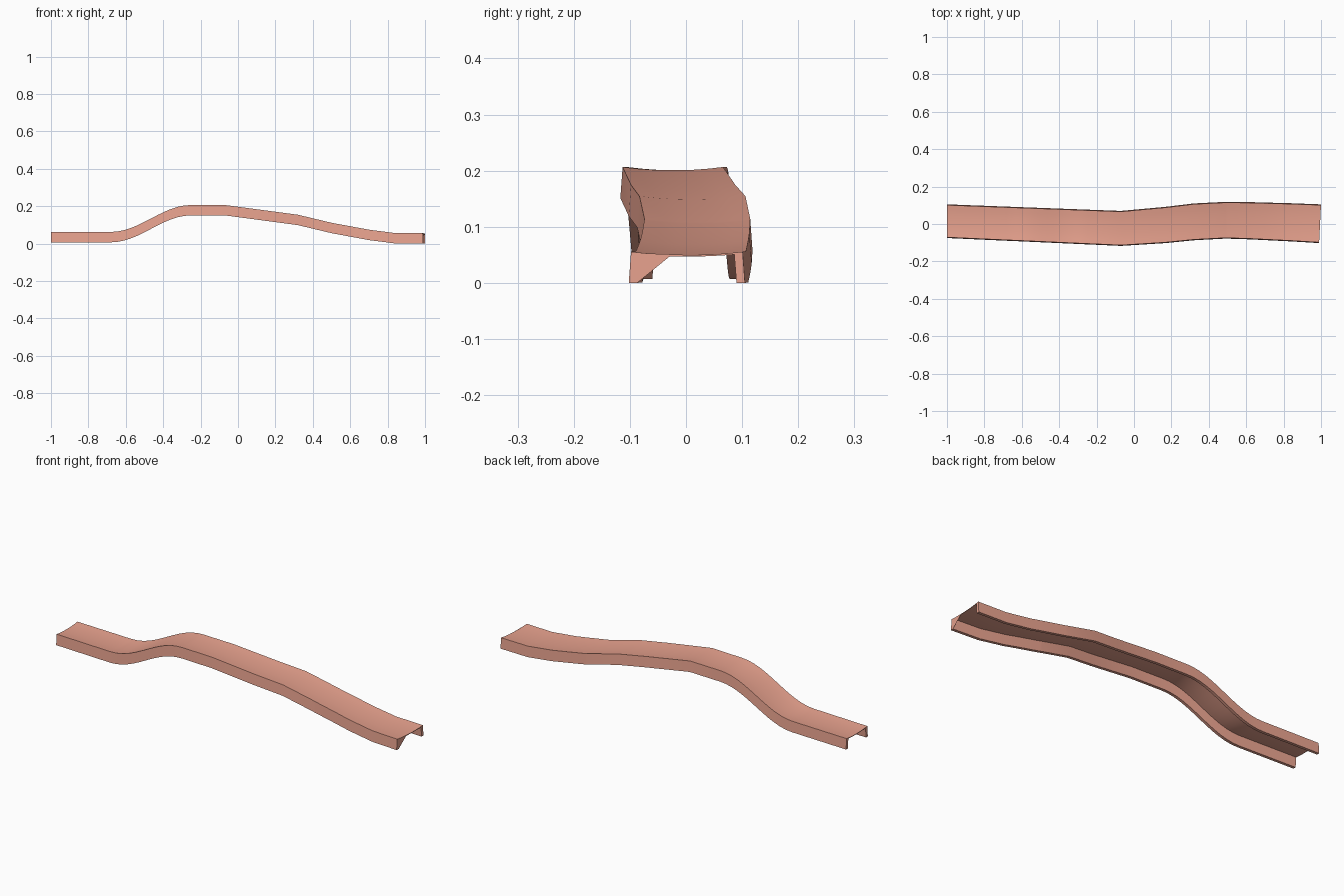
import bpy, bmesh, math

if "Cube" in bpy.data.objects:
    bpy.data.objects.remove(bpy.data.objects["Cube"])

def lerp(keys, x):
    for a, b in zip(keys, keys[1:]):
        if x <= b[0]:
            t = (x - a[0]) / (b[0] - a[0])
            return [p + (q - p) * t for p, q in zip(a[1:], b[1:])]
    return list(keys[-1][1:])

# plan outline: x, right edge y, left edge y
PLAN = [(-1, -0.071, 0.101), (-0.07, -0.113, 0.066), (0.17, -0.098, 0.088),
        (0.32, -0.083, 0.106), (0.49, -0.074, 0.1145), (0.62, -0.078, 0.113),
        (0.84, -0.089, 0.107), (1, -0.098, 0.101)]
# height of the deck edge along x
RISE = [(-0.68 + 0.43 * i / 12, 0.066 + 0.144 * (1 - math.cos(math.pi * i / 12)) / 2)
        for i in range(13)]
HEIGHT = [(-1, 0.066)] + RISE + [(-0.07, 0.21), (0.32, 0.158), (0.5, 0.115),
                                 (0.7, 0.078), (0.84, 0.06), (1, 0.059)]

WALL, DROP, SPLAY, SKIN = 0.015, 0.0555, 0.004, 0.003
SAG = [(0, 0), (0.15, 0.003), (0.32, 0.0052), (0.5, 0.0056),
       (0.68, 0.0052), (0.85, 0.003), (1, 0)]

def section(lo, hi):
    """Closed inverted-channel cross-section as (y, dz)."""
    w = hi - lo
    deck = [(lo + w * t, -s) for t, s in SAG]
    under = [(lo + WALL + (w - 2 * WALL) * t, -s * 0.6 - 0.002 - SKIN) for t, s in SAG]
    return (deck + [(hi + SPLAY, -DROP), (hi + SPLAY - WALL, -DROP)]
            + under[::-1] + [(lo - SPLAY + WALL, -DROP), (lo - SPLAY, -DROP)])

# sweep the section along the stations
xs = sorted({round(k[0], 4) for k in PLAN + HEIGHT})
bm = bmesh.new()
rings = []
for x in xs:
    z = lerp(HEIGHT, x)[0]
    lo, hi = lerp(PLAN, x)
    skew = 0.05 if x == 1 else 0.0
    rings.append([bm.verts.new((x + skew * (y - hi - SPLAY), y, z + dz))
                  for y, dz in section(lo, hi)])
n = len(rings[0])
for a, b in zip(rings, rings[1:]):
    for i in range(n):
        j = (i + 1) % n
        bm.faces.new((a[i], b[i], b[j], a[j]))
bm.faces.new(rings[0])
bm.faces.new(rings[-1][::-1])
bmesh.ops.triangulate(bm, faces=[f for f in bm.faces if len(f.verts) > 4])
bmesh.ops.recalc_face_normals(bm, faces=bm.faces[:])
low = min(v.co.z for v in bm.verts)
bmesh.ops.translate(bm, verts=bm.verts[:], vec=(0, 0, -low))

mesh = bpy.data.meshes.new("slide_channel")
bm.to_mesh(mesh)
bm.free()
obj = bpy.data.objects.new("slide_channel", mesh)
bpy.context.collection.objects.link(obj)

# terracotta colour
mat = bpy.data.materials.new("terracotta")
mat.diffuse_color = (0.8, 0.36, 0.27, 1)
mat.use_nodes = True
mat.node_tree.nodes["Principled BSDF"].inputs["Base Color"].default_value = mat.diffuse_color
mesh.materials.append(mat)

bpy.context.view_layer.objects.active = obj
obj.select_set(True)
bpy.ops.object.shade_smooth_by_angle(angle=math.radians(30))
